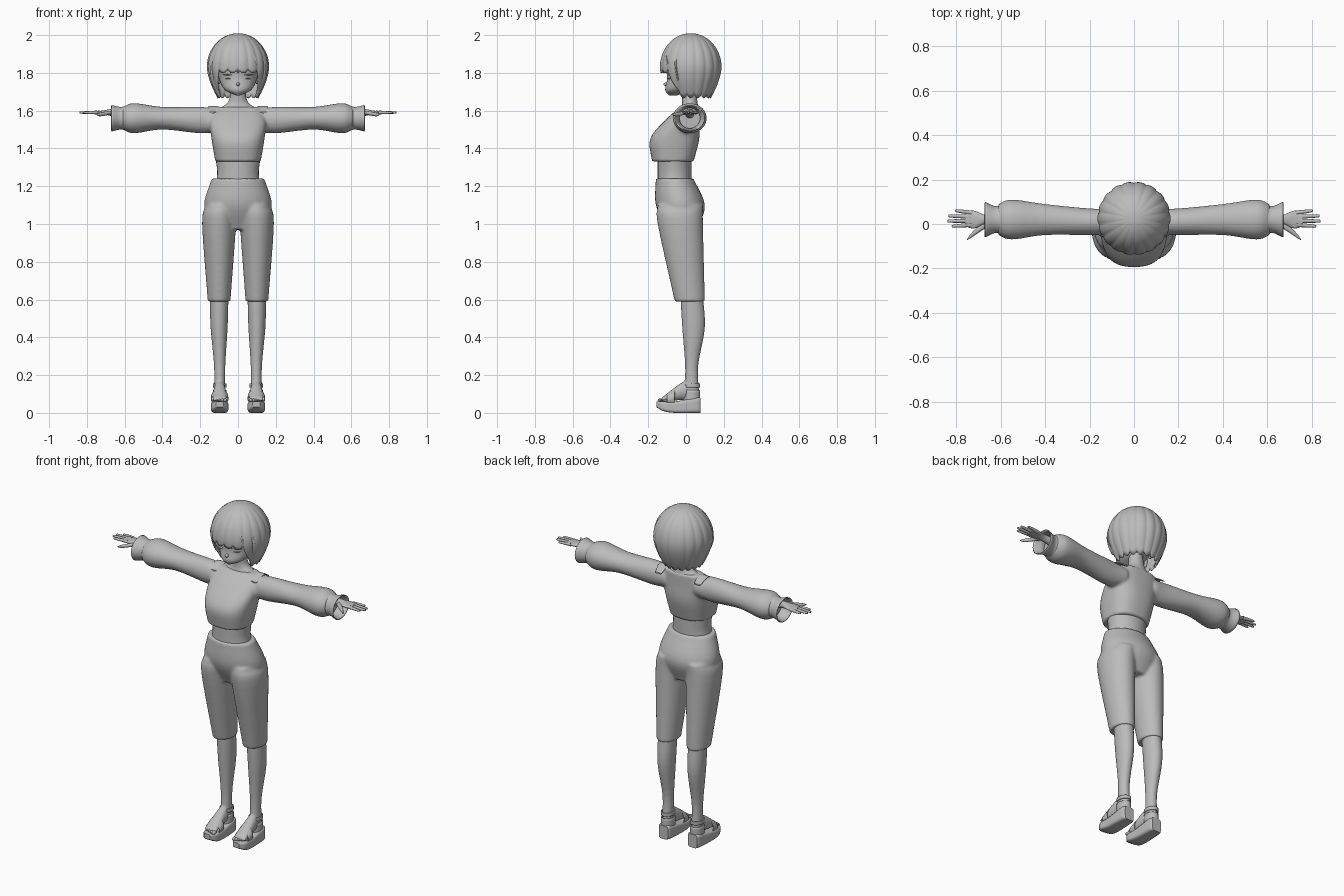
import bpy, bmesh
from math import sin, cos, pi, sqrt, radians
from mathutils import Vector

cube = bpy.data.objects.get("Cube")
if cube:
    bpy.data.objects.remove(cube, do_unlink=True)

material = bpy.data.materials.new("plain_grey")
material.use_nodes = True
grey = (0.5, 0.5, 0.5, 1)
material.diffuse_color = grey
material.node_tree.nodes["Principled BSDF"].inputs["Base Color"].default_value = grey


def mix(start, end, amount):
    return start + (end - start) * amount


def smooth_rings(rings, steps):
    """Interpolate rings with a Catmull-Rom spline."""
    points = [Vector(ring) for ring in rings]
    points = [points[0] * 2 - points[1], *points, points[-1] * 2 - points[-2]]
    result = []
    for before, start, end, after in zip(points, points[1:], points[2:], points[3:]):
        leave, arrive = (end - before) / 2, (after - start) / 2
        for step in range(steps):
            t = step / steps
            ease = t * t * (3 - 2 * t)
            bend = leave * t * (1 - t) ** 2 - arrive * t * t * (1 - t)
            result.append(mix(start, end, ease) + bend)
    return result + [points[-2]]


def loft(mesh_data, axis, rings, side=1, power=2, caps=True, sides=32, steps=5):
    """Skin rings of (position, centre, centre, radius, radius) along an axis."""
    loops = []
    for position, centre_u, centre_v, radius_u, radius_v in smooth_rings(rings, steps):
        loop = []
        for index in range(sides):
            angle = 2 * pi * index / sides
            across, along = cos(angle), sin(angle)
            scale = (abs(across) ** power + abs(along) ** power) ** (-1 / power)
            u = centre_u + radius_u * across * scale
            v = centre_v + radius_v * along * scale
            x, y, z = {"x": (position, u, v), "y": (u, position, v), "z": (u, v, position)}[axis]
            loop.append(mesh_data.verts.new((x * side, y, z)))
        loops.append(loop)
    for lower, upper in zip(loops, loops[1:]):
        for index in range(sides):
            mesh_data.faces.new((lower[index - 1], lower[index], upper[index], upper[index - 1]))
    if caps:
        mesh_data.faces.new(loops[0])
        mesh_data.faces.new(loops[-1])


def finish(name, mesh_data, voxel=None, shell=None):
    """Turn mesh data into a smooth shaded object."""
    bmesh.ops.recalc_face_normals(mesh_data, faces=mesh_data.faces)
    mesh = bpy.data.meshes.new(name)
    mesh_data.to_mesh(mesh)
    mesh_data.free()
    mesh.materials.append(material)
    mesh.shade_smooth()
    mesh.set_sharp_from_angle(angle=radians(50))
    part_object = bpy.data.objects.new(name, mesh)
    bpy.context.collection.objects.link(part_object)
    if voxel:
        union = part_object.modifiers.new("union", 'REMESH')
        union.mode = 'VOXEL'
        union.voxel_size = voxel
        union.use_smooth_shade = True
        soften = part_object.modifiers.new("soften", 'SMOOTH')
        soften.iterations = 6
    if shell:
        thickness = part_object.modifiers.new("shell", 'SOLIDIFY')
        thickness.thickness = shell


def part(name, axis, rings, side=1, shell=None, **options):
    mesh_data = bmesh.new()
    loft(mesh_data, axis, rings, side, **options)
    finish(name, mesh_data, shell=shell)


def blob(name, centre, size, side=1):
    """Add an ellipsoid."""
    mesh_data = bmesh.new()
    bmesh.ops.create_uvsphere(mesh_data, u_segments=16, v_segments=12, radius=1)
    for vertex in mesh_data.verts:
        vertex.co = vertex.co * Vector(size) + Vector(centre)
        vertex.co.x *= side
    finish(name, mesh_data)


mirrored = ((1, "left"), (-1, "right"))

# Trousers: hips and both legs fused into one surface
trousers = bmesh.new()
loft(trousers, "z", [(1.24, 0, -.06, .14, .1), (1.1, 0, -.03, .18, .13), (.97, 0, -.02, .14, .08)])
for side, label in mirrored:
    loft(trousers, "z", [(1.1, .09, -.03, .08, .12), (1, .1, -.03, .09, .12), (.59, .1, .02, .06, .08)], side)
finish("trousers", trousers, voxel=.008)

# Cropped jumper: chest and both full sleeves fused into one surface
jumper = bmesh.new()
loft(jumper, "z", [(1.33, 0, -.07, .12, .11), (1.45, 0, -.06, .14, .13), (1.55, 0, -.02, .15, .09),
                   (1.62, 0, .02, .12, .05)], power=2.6)
for side, label in mirrored:
    loft(jumper, "x", [(.1, .01, 1.55, .06, .06), (.2, .01, 1.55, .06, .07), (.4, .02, 1.56, .07, .06),
                       (.55, .02, 1.56, .09, .08), (.61, .02, 1.56, .07, .06)], side)
finish("jumper", jumper, voxel=.008)

# Bare waist, and the neck flaring into the shoulders
part("waist", "z", [(1.2, 0, -.06, .12, .09), (1.27, 0, -.06, .11, .09), (1.36, 0, -.06, .12, .09)])
part("neck", "z", [(1.6, 0, .02, .12, .05), (1.65, 0, .02, .05, .04), (1.75, 0, .01, .04, .04)])

# Head with small raised features
part("head", "z", [(1.68, 0, -.07, .01, .02), (1.71, 0, -.04, .07, .07), (1.77, 0, 0, .1, .1),
                   (1.87, 0, .01, .11, .11), (1.97, 0, .02, .03, .03)])
blob("nose", (0, -.1, 1.74), (.01, .02, .01))
blob("mouth", (0, -.09, 1.71), (.02, .01, .003))
for side, label in mirrored:
    blob(label + "_upper_lash", (.05, -.08, 1.79), (.03, .02, .003), side)
    blob(label + "_lower_lash", (.05, -.08, 1.77), (.02, .02, .002), side)
    blob(label + "_ear", (.1, .02, 1.77), (.01, .02, .03), side)


# Bobbed hair: a grooved shell whose hem rises over the face
def hair_point(angle, height):
    """Find the point on the hair at an angle from the front."""
    above = (height - 1.83) / .17
    radius = sqrt(max(0, 1 - above ** 2)) if above > 0 else 1 - .4 * abs(above) ** 1.6
    radius *= .15 + .005 * abs(sin(9 * angle))
    return Vector((sin(angle) * radius, .025 - cos(angle) * radius, height))


def hair_hem(angle):
    turn = min(angle, 2 * pi - angle)
    blend = min(1, max(0, (turn - .7) / .4))
    return mix(1.82, 1.69, blend) - .02 * abs(sin(9 * angle))


hair = bmesh.new()
columns, rows = 108, 22
strips = []
for column in range(columns):
    angle = 2 * pi * column / columns
    heights = [mix(2, hair_hem(angle), (row / rows) ** 1.7) for row in range(1, rows + 1)]
    strips.append([hair.verts.new(hair_point(angle, height)) for height in heights])
for column in range(columns):
    near, far = strips[column - 1], strips[column]
    for row in range(1, rows):
        hair.faces.new((near[row - 1], near[row], far[row], far[row - 1]))
hair.faces.new([strip[0] for strip in strips])
finish("hair_bob", hair, shell=.01)


def hair_lock(name, root, end, top, tip):
    """Lay a tapered lock over the hair shell."""
    rings = []
    for step in range(7):
        t = step / 6
        point = hair_point(mix(root, end, t), mix(top, tip, t))
        width = .003 + .017 * sin(pi * mix(.15, 1, t))
        rings.append((point.z, point.x, point.y, width, .007))
    part(name, "z", rings, sides=12)


for index in range(7):
    spread = index / 3 - 1
    hair_lock(f"fringe_lock_{index + 1}", .1 + spread / 5, spread * .8, 1.95, 1.8)
for side, label in mirrored:
    hair_lock(label + "_cheek_lock", side, side * 1.1, 1.88, 1.71)

# Open flared cuffs, shoulder straps and hands
for side, label in mirrored:
    part(label + "_cuff", "x", [(.58, .02, 1.56, .08, .07), (.62, .02, 1.56, .06, .06),
                                (.67, .02, 1.56, .08, .07)], side, shell=.006, caps=False)
    part(label + "_shoulder_strap", "y", [(-.04, .13, 1.59, .02, .004), (.02, .13, 1.62, .03, .004),
                                          (.08, .13, 1.59, .02, .004)], side, power=4)
    part(label + "_palm", "x", [(.56, .02, 1.58, .03, .03), (.66, .02, 1.59, .02, .02),
                                (.72, .02, 1.59, .04, .01), (.76, .02, 1.59, .03, .01)], side)
    for index, finger in enumerate(("index", "middle", "ring", "little")):
        offset = index - 1.3
        base = .02 + offset * .018
        tip = .84 - abs(offset) ** 2 * .012
        spread = base + offset * .005
        part(f"{label}_{finger}_finger", "x",
             [(.73, base, 1.59, .01, .01), (tip - .01, spread, 1.59, .007, .006),
              (tip, spread, 1.59, .002, .002)], side, sides=12)
    part(label + "_thumb", "x", [(.67, 0, 1.59, .02, .01), (.73, -.05, 1.58, .01, .01),
                                 (.75, -.07, 1.58, .003, .003)], side, sides=12)

# Lower legs with feet, each fused into one surface, in platform sandals
foot = .097
for side, label in mirrored:
    leg = bmesh.new()
    loft(leg, "z", [(.62, .1, .03, .05, .06), (.45, .1, .04, .045, .06), (.25, foot, .03, .03, .035),
                    (.1, foot, .03, .03, .04)], side)
    loft(leg, "y", [(.07, foot, .1, .01, .02), (0, foot, .12, .03, .05), (-.13, foot, .07, .04, .01)], side)
    finish(label + "_leg", leg, voxel=.006)
    for index in range(5):
        size = .01 - index * .001
        blob(f"{label}_toe_{index + 1}", (foot + (index - 2) * .015, index * .006 - .13, .067),
             (size, .02, size), side)
    part(label + "_sole", "y", [(.077, foot, .04, .03, .04), (.05, foot, .04, .04, .04),
                                (-.06, foot, .03, .044, .03), (-.12, foot, .035, .044, .025),
                                (-.157, foot, .045, .02, .015)], side, power=6)
    part(label + "_toe_band", "y", [(-.06, foot, .08, .046, .05), (-.1, foot, .07, .046, .03)],
         side, shell=.005, caps=False)
    for strap, bottom, top in (("heel_cup", .06, .12), ("ankle_strap", .135, .155)):
        part(f"{label}_{strap}", "z", [(bottom, foot, .03, .036, .045), (top, foot, .03, .036, .045)],
             side, shell=.005, caps=False)
